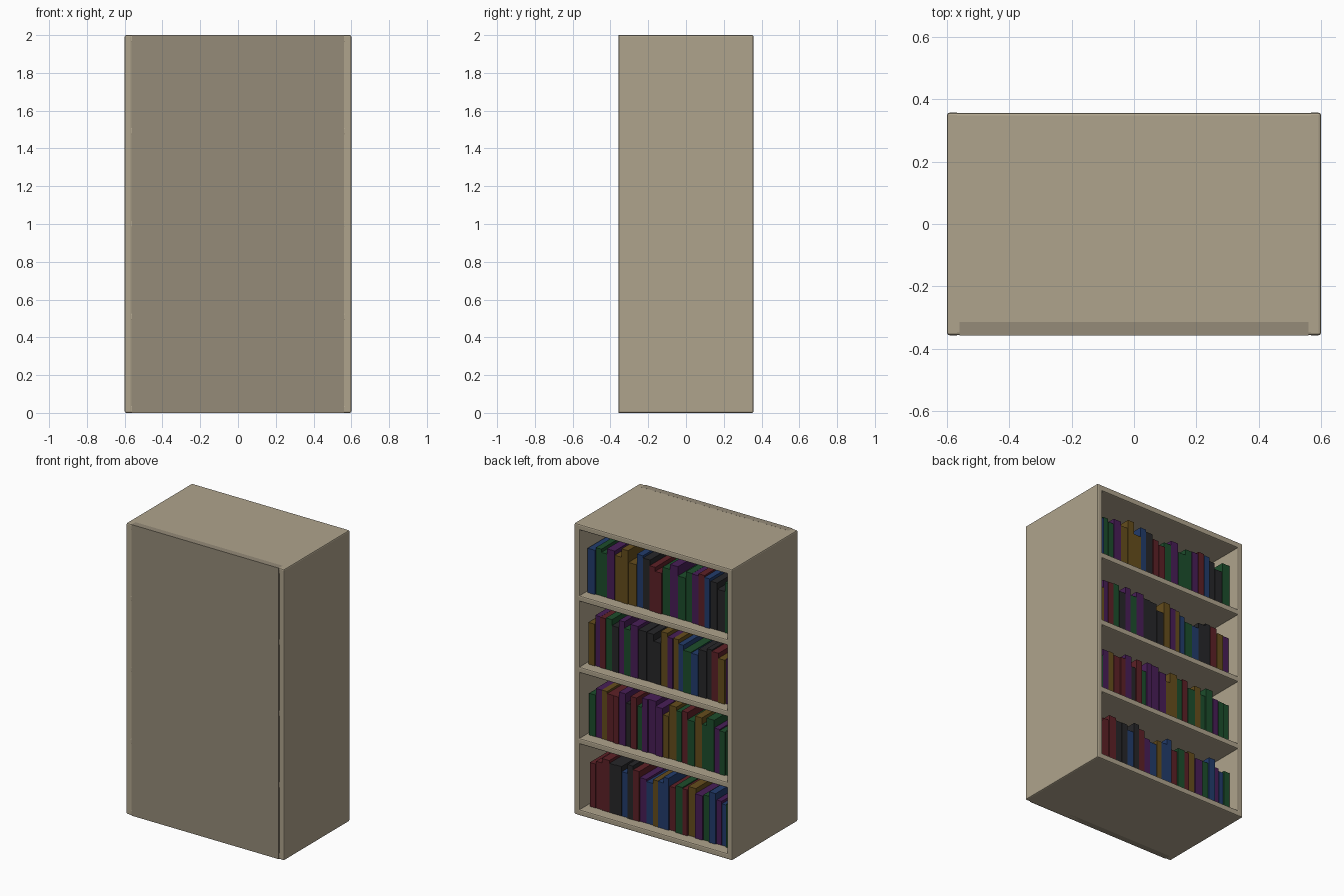
import bpy, random

if "Cube" in bpy.data.objects:
    bpy.data.objects.remove(bpy.data.objects["Cube"])

random.seed(11)


def material(name, rgb):
    m = bpy.data.materials.new(name)
    m.diffuse_color = (*rgb, 1)
    m.use_nodes = True
    m.node_tree.nodes["Principled BSDF"].inputs["Base Color"].default_value = m.diffuse_color
    return m


wood = material("wood", (0.43, 0.37, 0.265))
dark_wood = material("dark_wood", (0.30, 0.26, 0.19))
cloth = {
    "r": material("red_cloth", (0.11, 0.015, 0.02)),
    "g": material("green_cloth", (0.012, 0.075, 0.025)),
    "b": material("blue_cloth", (0.016, 0.045, 0.15)),
    "p": material("purple_cloth", (0.065, 0.013, 0.095)),
    "o": material("brown_cloth", (0.13, 0.075, 0.012)),
    "k": material("black_cloth", (0.02, 0.02, 0.022)),
}


def box(name, x, y, z, mat, bevel=0):
    """Box from (min, max) ranges, with an optional chamfer."""
    bpy.ops.mesh.primitive_cube_add(size=1)
    o = bpy.context.object
    o.name = name
    for v in o.data.vertices:
        v.co = [a + (b - a) * (c + 0.5) for (a, b), c in zip((x, y, z), v.co)]
    o.data.materials.append(mat)
    if bevel:
        m = o.modifiers.new("chamfer", "BEVEL")
        m.width = bevel
        m.segments = 2
    return o


# Carcass: chamfered sides and boards sharing the same outer planes
depth = (-0.357, 0.357)
levels = [0.02 + 0.49 * i for i in range(5)]
for s, label in ((-1, "left"), (1, "right")):
    box(label + "_side", sorted((s * 0.56, s * 0.6)), depth, (0, 2), wood, 0.008)
for i, z in enumerate(levels):
    box(f"shelf_board_{i}", (-0.5998, 0.5998), (-0.3568, 0.3568),
        (z - 0.02, z + 0.02), wood, 0.008)

# Backing panel closing the front
box("backing_panel", (-0.56, 0.56), (-0.3575, -0.315), (0.0, 2.0003), dark_wood)

# Book rows, bottom shelf first, running from +x to -x
rows = ["rrrkkbkrpbobbrgropgbpbg",
        "gporrpkrgpppoogrgoggpgg",
        "oprgkpgpkkkopobgbkkrop",
        "bggpooobkrrgpggprbkkg"]
for level, row in zip(levels, rows):
    widths = [random.uniform(0.036, 0.058) for _ in row]
    x = random.uniform(0.535, 0.55)
    scale = (x + 0.552) / sum(widths)
    base = level + 0.0202
    for c, w in zip(row, widths):
        w *= scale
        front = 0.285 + random.uniform(-0.008, 0.004)
        box("book", (x - w + 0.001, x), (front - 0.5, front),
            (base, base + random.uniform(0.28, 0.37)), cloth[c])
        x -= w
